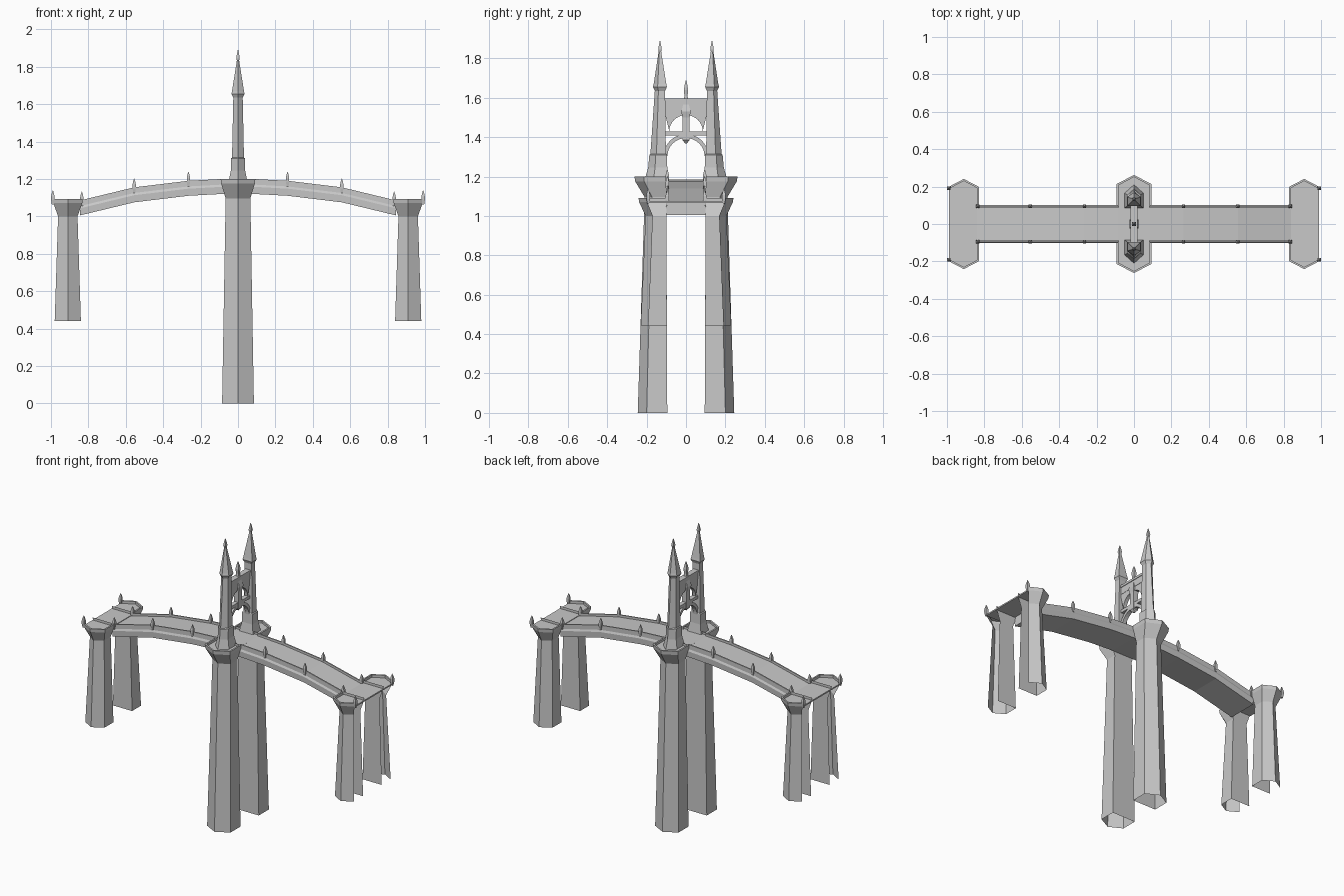
import bpy
from math import cos, sin, pi

if "Cube" in bpy.data.objects:
    bpy.data.objects.remove(bpy.data.objects["Cube"])

stone = bpy.data.materials.new("grey_stone")
stone.use_nodes = True
GREY = (0.58, 0.58, 0.58, 1)
stone.diffuse_color = GREY
stone.node_tree.nodes["Principled BSDF"].inputs["Base Color"].default_value = GREY


def loft(name, rings, start=True, end=True, skip=lambda level, side: False):
    """Join equal rings of points with quads; skip() leaves sides open."""
    n = len(rings[0])
    verts = [p for ring in rings for p in ring]
    faces = []
    for r in range(len(rings) - 1):
        for i in range(n):
            if not skip(r, i):
                j = (i + 1) % n
                faces.append((r * n + i, r * n + j, (r + 1) * n + j, (r + 1) * n + i))
    if start:
        faces.append(tuple(reversed(range(n))))
    if end:
        faces.append(tuple(range(len(verts) - n, len(verts))))
    mesh = bpy.data.meshes.new(name)
    mesh.from_pydata(verts, [], faces)
    mesh.materials.append(stone)
    obj = bpy.data.objects.new(name, mesh)
    bpy.context.collection.objects.link(obj)
    # consistent outward normals
    import bmesh
    bm = bmesh.new()
    bm.from_mesh(mesh)
    bmesh.ops.recalc_face_normals(bm, faces=bm.faces)
    bm.to_mesh(mesh)
    bm.free()
    return obj


def pointed(cx, sy, half, inner, corner, tip, z):
    """Five-sided plan: flat towards the deck, pointed outwards."""
    return [(cx - half, sy * inner, z), (cx - half, sy * corner, z), (cx, sy * tip, z),
            (cx + half, sy * corner, z), (cx + half, sy * inner, z)]


def box(name, x0, x1, y0, y1, z0, z1):
    return loft(name, [[(x0, y0, z), (x1, y0, z), (x1, y1, z), (x0, y1, z)] for z in (z0, z1)])


def turned(name, x, y, levels):
    """Square post through (radius, height) levels."""
    return loft(name, [[(x + a * r, y + b * r, z) for a, b in ((-1, -1), (1, -1), (1, 1), (-1, 1))]
                       for r, z in levels])


def finial(x, y, top):
    turned("finial", x, y, [(0.005, top - 0.03), (0.009, top - 0.005), (0.009, top + 0.015),
                            (0.006, top + 0.03), (0.001, top + 0.047)])


def plate(name, inner, outer, half):
    """Upright strip between two matching (y, z) lines, facing x."""
    loft(name, [[(-half, *a), (half, *a), (half, *b), (-half, *b)] for a, b in zip(inner, outer)])


# Central piers with flared parapet heads, open underneath
for sy in (-1, 1):
    loft("central_pier", [pointed(0, sy, *p) for p in (
        (0.085, 0.095, 0.2, 0.245, 0), (0.066, 0.1, 0.172, 0.21, 1.095),
        (0.09, 0.1, 0.212, 0.258, 1.175), (0.093, 0.1, 0.214, 0.262, 1.2),
        (0.083, 0.1, 0.207, 0.251, 1.2), (0.083, 0.1, 0.207, 0.251, 1.185))],
        start=False, skip=lambda level, side: side == 4 and level > 2)

    # Tower above each pier
    loft("tower_base", [pointed(0, sy, *p) for p in (
        (0.05, 0.085, 0.165, 0.21, 1.185), (0.038, 0.095, 0.157, 0.192, 1.245),
        (0.037, 0.097, 0.154, 0.186, 1.31), (0.031, 0.1, 0.15, 0.18, 1.315))])
    loft("tower_shaft", [pointed(0, sy, *p) for p in (
        (0.032, 0.102, 0.15, 0.181, 1.31), (0.025, 0.106, 0.14, 0.158, 1.64))])
    loft("spire", [pointed(0, sy, *p) for p in (
        (0.025, 0.106, 0.14, 0.158, 1.635), (0.035, 0.097, 0.145, 0.168, 1.655),
        (0.032, 0.1, 0.143, 0.164, 1.67), (0.005, 0.127, 0.135, 0.138, 1.84))])
    turned("spire_finial", 0, sy * 0.132, [(0.004, 1.825), (0.009, 1.845), (0.007, 1.86), (0.001, 1.89)])

# End piers: hollow, open on the outer side
for sx in (-1, 1):
    open_side = 3 if sx > 0 else 0
    for sy in (-1, 1):
        loft("end_pier", [pointed(sx * 0.91, sy, *p) for p in (
            (0.07, 0.097, 0.19, 0.23, 0.44), (0.052, 0.1, 0.168, 0.205, 1.0),
            (0.077, 0.1, 0.197, 0.238, 1.07), (0.08, 0.1, 0.199, 0.241, 1.092),
            (0.07, 0.1, 0.193, 0.23, 1.092), (0.07, 0.1, 0.193, 0.23, 1.075))],
            start=False,
            skip=lambda level, side: side == open_side or (side == 4 and level > 2))
        finial(sx * 0.99, sy * 0.192, 1.092)
    xs = sorted((sx * 0.84, sx * 0.99))
    box("end_platform", *xs, -0.193, 0.193, 1.066, 1.075)

# Arched deck halves with parapets and a sloping ledge
ARCH = [(0.08, 1.2), (0.265, 1.19), (0.555, 1.155), (0.845, 1.085)]
half_section = [(0.088, -0.015), (0.088, 0), (0.096, 0), (0.096, -0.03),
                (0.102, -0.042), (0.1, -0.08)]
section = half_section + [(-y, z) for y, z in reversed(half_section)]
for sx in (-1, 1):
    loft("deck", [[(sx * x, y, top + z) for y, z in section] for x, top in ARCH])
    for x, top in ARCH[1:]:
        for sy in (-1, 1):
            finial(sx * min(x, 0.835), sy * 0.095, top)
box("deck_centre", -0.085, 0.085, -0.1, 0.1, 1.12, 1.185)

# Arched screen between the towers
angles = [pi * i / 16 for i in range(17)]
plate("lower_arch", [(0.094 * cos(a), 1.305 + 0.09 * sin(a)) for a in angles],
      [(0.113 * cos(a), 1.305 + 0.11 * sin(a)) for a in angles], 0.014)
plate("upper_arch", [(0.085 * cos(a), 1.43 + 0.082 * sin(a)) for a in angles],
      [(0.112 * cos(a), 1.54) for a in angles], 0.012)
box("lower_beam", -0.014, 0.014, -0.112, 0.112, 1.408, 1.428)
box("upper_beam", -0.014, 0.014, -0.115, 0.115, 1.535, 1.585)
box("beam_coping", -0.018, 0.018, -0.115, 0.115, 1.58, 1.595)
turned("screen_post", 0, 0, [(0.004, 1.368), (0.018, 1.385), (0.018, 1.5), (0.024, 1.53),
                             (0.013, 1.57), (0.008, 1.61), (0.011, 1.64), (0.007, 1.665), (0.001, 1.688)])
